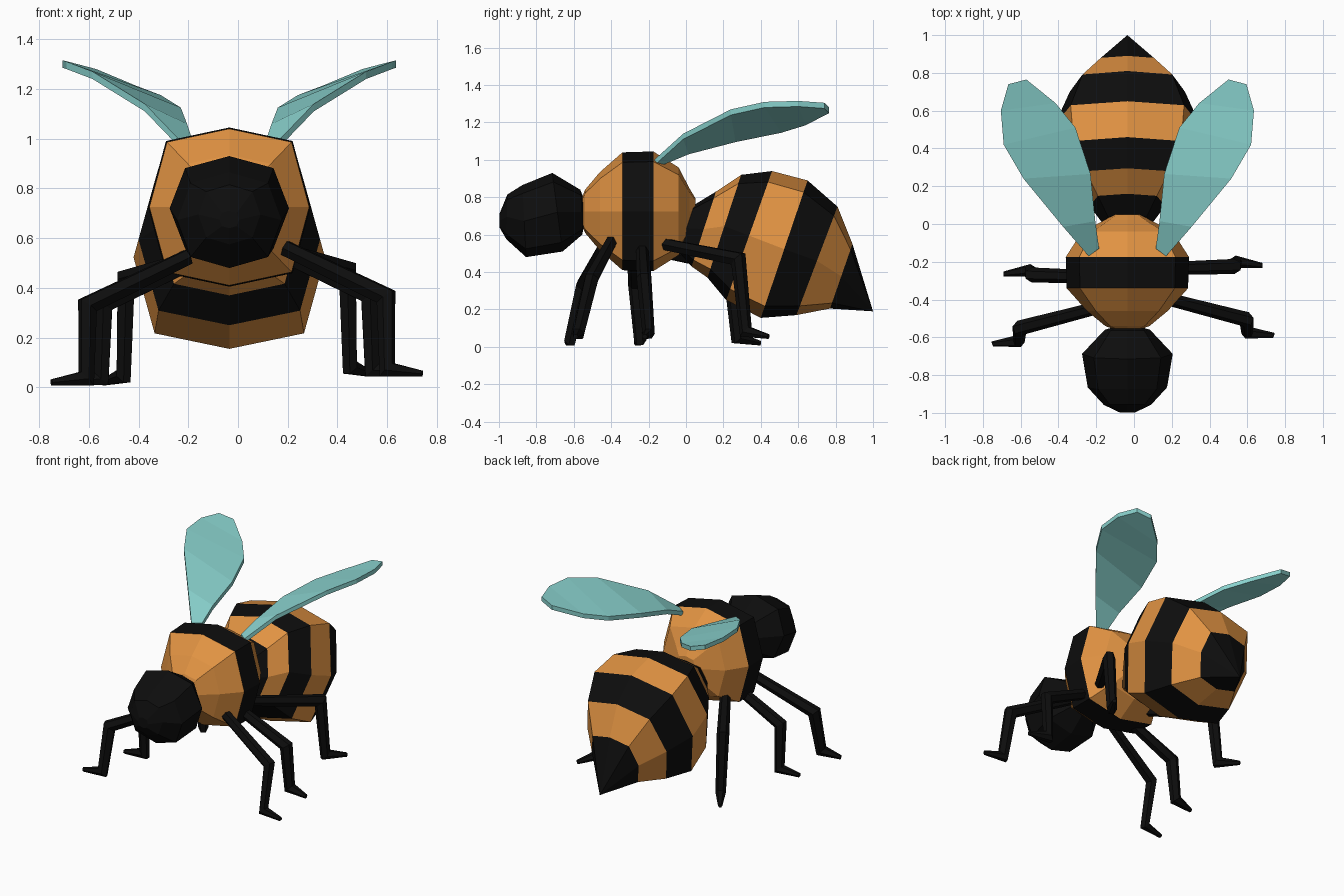
import bpy, bmesh, math
from mathutils import Vector

old = bpy.data.objects.get("Cube")
if old:
    bpy.data.objects.remove(old, do_unlink=True)

MID = -0.035  # x of the body's centre line


def material(name, rgb):
    m = bpy.data.materials.new(name)
    m.use_nodes = True
    col = (*rgb, 1.0)
    m.diffuse_color = col
    bsdf = next(n for n in m.node_tree.nodes if n.type == 'BSDF_PRINCIPLED')
    bsdf.inputs["Base Color"].default_value = col
    bsdf.inputs["Roughness"].default_value = 0.8
    return m


BLACK = material("black", (0.004, 0.004, 0.004))
ORANGE = material("orange", (0.75, 0.29, 0.055))
TEAL = material("pale teal", (0.25, 0.64, 0.61))


def loft(name, rings, mats, bands=None):
    """Skin equal-sized rings of points; bands gives a material index per segment."""
    bm = bmesh.new()
    vs = [[bm.verts.new(p) for p in ring] for ring in rings]
    n = len(vs[0])
    bands = bands or [0] * (len(vs) - 1)
    for a, b, k in zip(vs, vs[1:], bands):
        for i in range(n):
            j = (i + 1) % n
            bm.faces.new((a[i], a[j], b[j], b[i])).material_index = k
    bm.faces.new(vs[0]).material_index = bands[0]
    bm.faces.new(vs[-1]).material_index = bands[-1]
    bmesh.ops.remove_doubles(bm, verts=bm.verts, dist=0.0005)
    bmesh.ops.recalc_face_normals(bm, faces=bm.faces)
    me = bpy.data.meshes.new(name)
    bm.to_mesh(me)
    bm.free()
    for m in mats:
        me.materials.append(m)
    ob = bpy.data.objects.new(name, me)
    bpy.context.collection.objects.link(ob)
    return ob


def body_ring(top, bottom, width, dx=0.78, dz=0.83):
    """Eight-sided ring between a top and a bottom (y, z) point."""
    t, b = Vector(top), Vector(bottom)
    c, up = (t + b) / 2, (t - b) / 2
    shape = [(0, 1), (dx, dz), (1, 0), (dx, -dz),
             (0, -1), (-dx, -dz), (-1, 0), (-dx, dz)]
    return [(MID + u * width, c.x + v * up.x, c.y + v * up.y) for u, v in shape]


# Thorax: ball with one black band
thorax = [(-0.565, 0.05), (-0.54, 0.115), (-0.46, 0.21), (-0.34, 0.315),
          (-0.175, 0.32), (-0.04, 0.235), (0.02, 0.12), (0.05, 0.07)]
loft("thorax",
     [body_ring((y, 0.725 + r), (y, 0.725 - r), r * 1.02) for y, r in thorax],
     [ORANGE, BLACK], [0, 0, 0, 1, 0, 0, 0])

# Head: plain black ball
head = [((-0.545, 0.79), (-0.545, 0.65), 0.07), ((-0.565, 0.84), (-0.555, 0.60), 0.12),
        ((-0.715, 0.93), (-0.66, 0.51), 0.24), ((-0.875, 0.865), (-0.855, 0.48), 0.21),
        ((-0.955, 0.815), (-0.96, 0.575), 0.125), ((-0.998, 0.71), (-0.998, 0.64), 0.04)]
loft("head", [body_ring(t, b, w, 0.74, 0.77) for t, b, w in head], [BLACK])

# Abdomen: tilted rings with alternating stripes, ending in a point
abdomen = [((0.045, 0.76), (-0.04, 0.51), 0.13), ((0.16, 0.83), (0.03, 0.43), 0.20),
           ((0.295, 0.92), (0.115, 0.37), 0.285), ((0.46, 0.94), (0.215, 0.25), 0.365),
           ((0.65, 0.89), (0.40, 0.155), 0.385), ((0.81, 0.75), (0.59, 0.17), 0.305),
           ((0.89, 0.55), (0.77, 0.205), 0.18), ((1.0, 0.19), (1.0, 0.19), 0.0)]
rings = [body_ring(*r) for r in abdomen]
tail_tip = rings.pop()
loft("abdomen", rings, [BLACK, ORANGE], [0, 1, 0, 1, 0, 1])
loft("tail_tip", [rings[-1], tail_tip], [BLACK])

# Wings: inner and outer edge points, paired from root to tip
inner = [(0.115, -0.13, 1.0), (0.135, 0.015, 1.06), (0.16, 0.265, 1.125),
         (0.24, 0.51, 1.175), (0.345, 0.64, 1.215), (0.50, 0.765, 1.28)]
outer = [(0.17, -0.17, 1.0), (0.305, -0.015, 1.14), (0.515, 0.24, 1.27),
         (0.62, 0.42, 1.31), (0.635, 0.60, 1.315), (0.595, 0.74, 1.305)]
DROP = Vector((0, 0, -0.03))
for side, name in ((1, "left_wing"), (-1, "right_wing")):
    def place(p):
        return Vector((MID + side * (p[0] - MID), p[1], p[2]))
    loft(name, [[place(i), place(o), place(o) + DROP, place(i) + DROP]
                for i, o in zip(inner, outer)], [TEAL])


# Legs: hip, knee, ankle and toe joined by a six-sided tube
def leg(name, pts, radii=(0.034, 0.04, 0.033, 0.014)):
    pts = [Vector(p) for p in pts]
    n = (pts[-1] - pts[0]).cross(Vector((0, 0, 1))).normalized()
    dirs = [(b - a).normalized() for a, b in zip(pts, pts[1:])]
    out = []
    for i, (p, r) in enumerate(zip(pts, radii)):
        a, b = dirs[max(i - 1, 0)], dirs[min(i, len(dirs) - 1)]
        t = (a + b).normalized()
        v = t.cross(n).normalized()
        miter = min(1 / max(t.dot(a), 0.1), 1.35)
        out.append([p + n * r * math.cos(k * math.tau / 6)
                    + v * r * miter * math.sin(k * math.tau / 6) for k in range(6)])
    loft(name, out, [BLACK])


legs = {
    "front_leg": [(0.19, -0.40, 0.56), (0.595, -0.505, 0.365), (0.60, -0.575, 0.07), (0.74, -0.59, 0.055)],
    "middle_leg": [(0.19, -0.235, 0.53), (0.53, -0.225, 0.37), (0.54, -0.20, 0.07), (0.68, -0.22, 0.055)],
    "hind_leg": [(0.18, -0.12, 0.55), (0.44, 0.28, 0.47), (0.45, 0.32, 0.08), (0.53, 0.44, 0.055)],
}
for name, pts in legs.items():
    leg("left_" + name, pts)
    leg("right_" + name, [(-x - 0.01, y - 0.045, z - 0.035) for x, y, z in pts])
